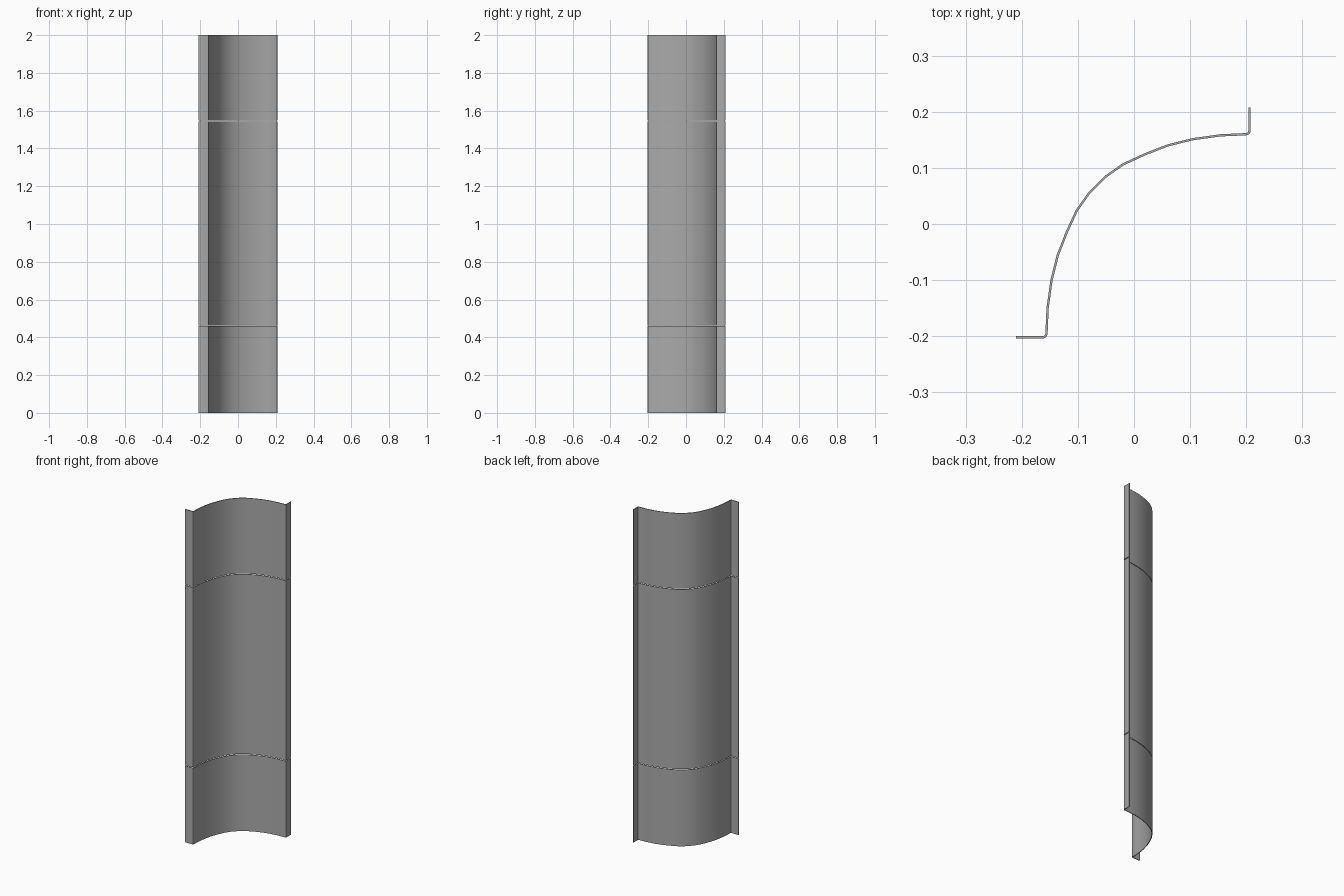
import bpy, bmesh
from mathutils import Vector

if "Cube" in bpy.data.objects:
    bpy.data.objects.remove(bpy.data.objects["Cube"])

THICK = 0.004
SEAM = 0.004

metal = bpy.data.materials.new("grey_metal")
metal.diffuse_color = (0.4, 0.4, 0.4, 1)
metal.use_nodes = True
metal.node_tree.nodes["Principled BSDF"].inputs["Base Color"].default_value = metal.diffuse_color

# Half of the centre line: rounded flange corner, then the cove curve
half = [(-0.162, -0.202), (-0.158, -0.2005), (-0.156, -0.196),
        (-0.154, -0.15), (-0.147, -0.10), (-0.136, -0.056),
        (-0.120, -0.015), (-0.102, 0.024), (-0.080, 0.055)]
# The other half is the same line mirrored across the diagonal
other = [(0.004 - y, 0.004 - x) for x, y in reversed(half)]
path = [Vector(p) for p in [(-0.210, -0.202)] + half + other + [(0.206, 0.208)]]


def offset(points, d):
    """Shift an open line sideways by d with mitred corners."""
    out = []
    for i, p in enumerate(points):
        a = (p - points[i - 1]).normalized() if i else None
        b = (points[i + 1] - p).normalized() if i < len(points) - 1 else None
        a, b = a or b, b or a
        n1, n2 = Vector((-a.y, a.x)), Vector((-b.y, b.x))
        m = (n1 + n2).normalized()
        out.append(p + m * (d / m.dot(n1)))
    return out


def panel(name, z0, z1):
    """Extrude the bent sheet between two heights."""
    bm = bmesh.new()
    sides = [offset(path, THICK / 2), offset(path, -THICK / 2)]
    rings = [[[bm.verts.new((p.x, p.y, z)) for p in s] for z in (z0, z1)] for s in sides]
    (a0, a1), (b0, b1) = rings
    for i in range(len(path) - 1):
        for lo, hi in ((a0, a1), (b0, b1), (a0, b0), (a1, b1)):
            bm.faces.new((lo[i], lo[i + 1], hi[i + 1], hi[i]))
    for i in (0, -1):
        bm.faces.new((a0[i], a1[i], b1[i], b0[i]))
    bmesh.ops.recalc_face_normals(bm, faces=bm.faces)
    mesh = bpy.data.meshes.new(name)
    bm.to_mesh(mesh)
    bm.free()
    mesh.materials.append(metal)
    ob = bpy.data.objects.new(name, mesh)
    bpy.context.collection.objects.link(ob)
    bpy.ops.object.select_all(action='DESELECT')
    ob.select_set(True)
    bpy.context.view_layer.objects.active = ob
    bpy.ops.object.shade_smooth_by_angle(angle=0.6)


# Three stacked sheets with narrow seams
g = SEAM / 2
panel("lower_panel", 0, 0.461 - g)
panel("middle_panel", 0.461 + g, 1.545 - g)
panel("upper_panel", 1.545 + g, 2)
